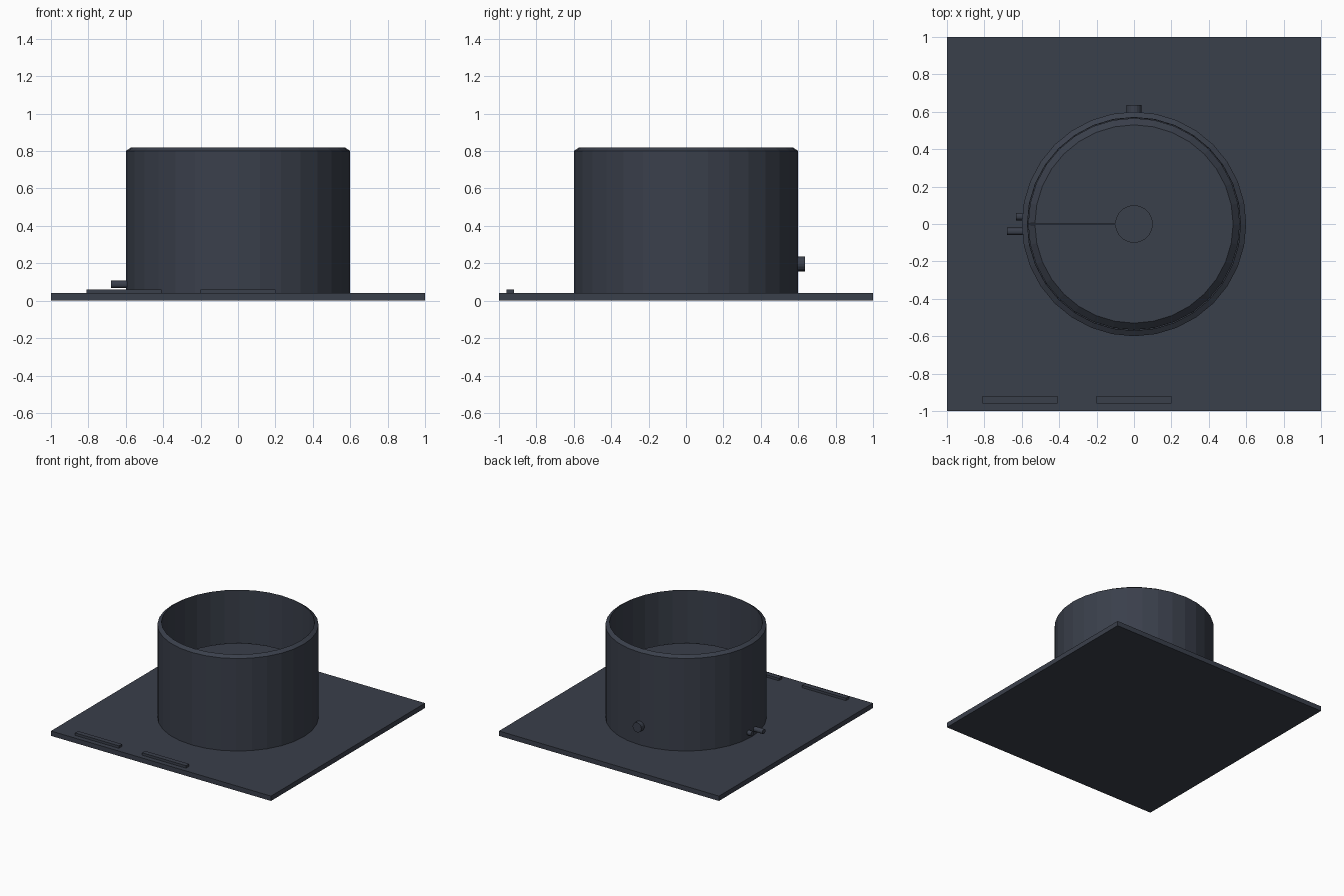
import bpy, math

if "Cube" in bpy.data.objects:
    bpy.data.objects.remove(bpy.data.objects["Cube"])

mat = bpy.data.materials.new("dark_slate")
mat.diffuse_color = (0.042, 0.05, 0.07, 1)
mat.use_nodes = True
mat.node_tree.nodes["Principled BSDF"].inputs["Base Color"].default_value = mat.diffuse_color


def box(name, x0, x1, y0, y1, z0, z1):
    bpy.ops.mesh.primitive_cube_add(size=1, location=((x0 + x1) / 2, (y0 + y1) / 2, (z0 + z1) / 2))
    ob = bpy.context.object
    ob.scale = (x1 - x0, y1 - y0, z1 - z0)
    ob.name = name
    ob.data.materials.append(mat)


def rod(name, radius, length, loc, rot=(0, 0, 0), verts=16):
    bpy.ops.mesh.primitive_cylinder_add(vertices=verts, radius=radius, depth=length, location=loc, rotation=rot)
    ob = bpy.context.object
    ob.name = name
    ob.data.materials.append(mat)


def lathe(name, profile, closed, n=32):
    m = len(profile)
    verts = [(r * math.cos(2 * math.pi * i / n), r * math.sin(2 * math.pi * i / n), z)
             for i in range(n) for r, z in profile]
    faces = []
    for i in range(n):
        a, b = i * m, (i + 1) % n * m
        for j in range(m if closed else m - 1):
            k = (j + 1) % m
            faces.append((a + j, b + j, b + k, a + k))
    if not closed:  # cap both ends
        faces.append([i * m for i in reversed(range(n))])
        faces.append([i * m + m - 1 for i in range(n)])
    mesh = bpy.data.meshes.new(name)
    mesh.from_pydata(verts, [], faces)
    mesh.materials.append(mat)
    bpy.context.collection.objects.link(bpy.data.objects.new(name, mesh))


# Ground slab with two raised strips along the front edge
box("base_plate", -1, 1, -1, 1, 0, 0.04)
for i, x in enumerate((-0.61, 0.0)):
    box(f"front_strip_{i + 1}", x - 0.2, x + 0.2, -0.96, -0.92, 0.035, 0.06)

# Open-topped tank wall with sloping rim
lathe("tank_wall", [(0.6, 0.04), (0.6, 0.8), (0.57, 0.82), (0.568, 0.04)], True)

# Recessed roof disc with bevelled edge, centre cap and radial rail
lathe("floating_roof", [(0.566, 0.365), (0.53, 0.4)], False)
rod("roof_centre_cap", 0.1, 0.02, (0, 0, 0.4), verts=32)
box("roof_rail", -0.566, -0.1, -0.005, 0.005, 0.395, 0.41)

# Pipe stubs on the left and the access hatch at the back
side = (0, math.pi / 2, 0)
rod("long_pipe", 0.02, 0.1, (-0.63, -0.04, 0.087), side)
rod("short_pipe", 0.02, 0.05, (-0.607, 0.04, 0.087), side)
rod("back_hatch", 0.04, 0.06, (0, 0.606, 0.197), (math.pi / 2, 0, 0))
